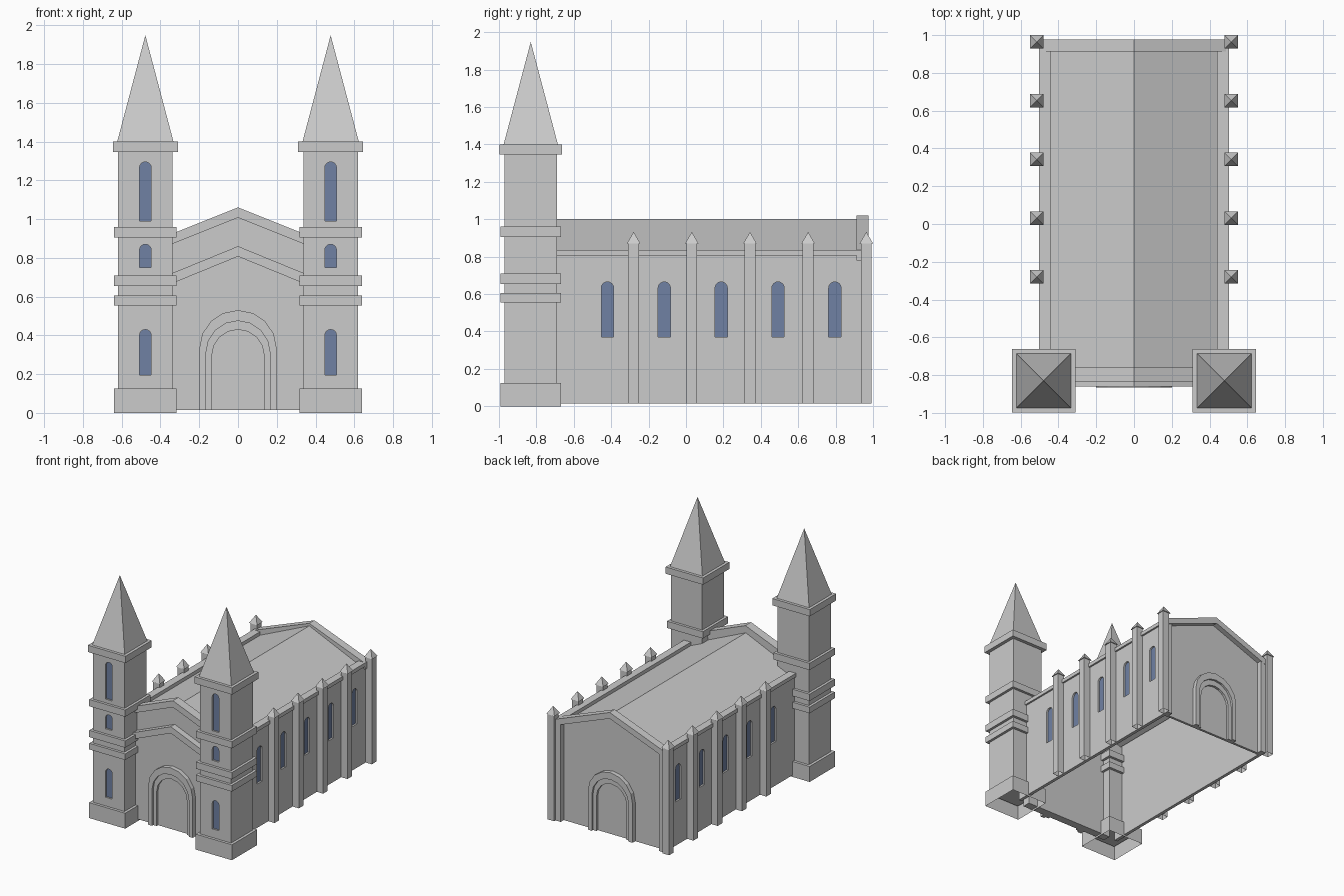
import bpy, bmesh, math
from mathutils import Matrix, Vector

if "Cube" in bpy.data.objects:
    bpy.data.objects.remove(bpy.data.objects["Cube"], do_unlink=True)


def material(name, rgb):
    m = bpy.data.materials.new(name)
    m.use_nodes = True
    m.diffuse_color = (*rgb, 1)
    m.node_tree.nodes["Principled BSDF"].inputs["Base Color"].default_value = (*rgb, 1)
    return m


stone = material("grey stone", (0.6, 0.6, 0.6))
glass = material("blue glass", (0.16, 0.22, 0.37))


def finish(name, bm, mat):
    """Clean the mesh, shade it flat and link it as one part."""
    bmesh.ops.remove_doubles(bm, verts=bm.verts, dist=0.0001)
    bmesh.ops.recalc_face_normals(bm, faces=bm.faces)
    for f in bm.faces:
        f.smooth = False
    for e in bm.edges:
        e.smooth = True
    mesh = bpy.data.meshes.new(name)
    bm.to_mesh(mesh)
    bm.free()
    mesh.materials.append(mat)
    obj = bpy.data.objects.new(name, mesh)
    bpy.context.scene.collection.objects.link(obj)


def box(name, x, y, z, open_bottom=False):
    """Box from (low, high) ranges."""
    bm = bmesh.new()
    bmesh.ops.create_cube(bm, size=1)
    for v in bm.verts:
        v.co = [r[0] if c < 0 else r[1] for c, r in zip(v.co, (x, y, z))]
    if open_bottom:
        low = [f for f in bm.faces if all(v.co.z < z[0] + 0.001 for v in f.verts)]
        bmesh.ops.delete(bm, geom=low, context="FACES")
    finish(name, bm, stone)


def block(name, x, y, half, z0, z1, open_bottom=False):
    box(name, (x - half, x + half), (y - half, y + half), (z0, z1), open_bottom)


def pyramid(name, x, y, half, z0, z1):
    bm = bmesh.new()
    place = Matrix.Translation((x, y, (z0 + z1) / 2)) @ Matrix.Rotation(math.pi / 4, 4, "Z")
    bmesh.ops.create_cone(bm, cap_ends=True, segments=4, radius1=half * math.sqrt(2),
                          radius2=0, depth=z1 - z0, matrix=place)
    finish(name, bm, stone)


def prism(name, loops, axis, a, b, mat=stone):
    """Extrude an outline (later loops are holes) along x or y, from a to b."""
    curve = bpy.data.curves.new(name, "CURVE")
    curve.dimensions = "2D"
    curve.fill_mode = "BOTH"
    curve.extrude = abs(b - a) / 2
    for loop in loops:
        s = curve.splines.new("POLY")
        s.points.add(len(loop) - 1)
        for p, (u, v) in zip(s.points, loop):
            p.co = (u, v, 0, 1)
        s.use_cyclic_u = True
    temp = bpy.data.objects.new(name, curve)
    bm = bmesh.new()
    bm.from_mesh(temp.to_mesh())
    bpy.data.objects.remove(temp)
    bpy.data.curves.remove(curve)
    mid = (a + b) / 2
    for v in bm.verts:
        u, w, d = v.co
        v.co = Vector((mid + d, u, w)) if axis == "x" else Vector((u, mid - d, w))
    finish(name, bm, mat)


def rect(u0, u1, v0, v1):
    return [(u0, v0), (u1, v0), (u1, v1), (u0, v1)]


def arch(c, half, z0, top, n=8):
    """Round-headed outline."""
    arc = [math.pi * i / n for i in range(n + 1)]
    return [(c - half, z0), (c + half, z0)] + [
        (c + half * math.cos(t), top - half + half * math.sin(t)) for t in arc]


def gable(half, peak, slope, z0):
    eave = peak - slope * half
    return [(-half, z0), (half, z0), (half, eave), (0, peak), (-half, eave)]


def chevron(half, peak, slope, thick):
    eave = peak - slope * half
    return [(-half, eave - thick), (0, peak - thick), (half, eave - thick),
            (half, eave), (0, peak), (-half, eave)]


GROUND = 0.015

# Twin towers with spires, bands and front windows
TY, TH = -0.83, 0.14
for side, s in (("left", 1), ("right", -1)):
    tx = 0.478 * s
    front = TY - TH
    holes = [arch(tx, 0.03, z0, z1) for z0, z1 in ((0.195, 0.43), (0.75, 0.87), (0.99, 1.295))]
    box(side + "_tower_shaft", (tx - TH, tx + TH), (front + 0.02, TY + TH), (0.1, 1.36))
    prism(side + "_tower_front", [rect(tx - TH, tx + TH, 0.1, 1.36)] + holes, "y", front, front + 0.02)
    for i, hole in enumerate(holes):
        prism(f"{side}_tower_window_{i + 1}", [hole], "y", front + 0.014, front + 0.021, glass)
    block(side + "_tower_base", tx, TY, 0.162, 0, 0.125, True)
    for i, (z0, z1) in enumerate(((0.555, 0.605), (0.655, 0.71), (0.905, 0.96))):
        block(f"{side}_tower_band_{i + 1}", tx, TY, 0.161, z0, z1)
    block(side + "_tower_cornice", tx, TY, 0.168, 1.345, 1.4)
    pyramid(side + "_spire", tx, TY, 0.145, 1.4, 1.948)

# Thin side walls with recessed windows, coping, corner posts and pilasters
WALL_TOP = 0.835
window_ys = [-0.42 + 0.304 * i for i in range(5)]
pilaster_ys = [-0.28 + 0.311 * i for i in range(5)]
for side, s in (("left", 1), ("right", -1)):
    holes = [arch(y, 0.033, 0.37, 0.665) for y in window_ys]
    box(side + "_wall_lining", sorted((0.462 * s, 0.468 * s)), (-0.78, 0.97), (GROUND, 0.82))
    prism(side + "_wall_face", [rect(-0.78, 0.97, GROUND, 0.82)] + holes, "x", 0.468 * s, 0.488 * s)
    for i, hole in enumerate(holes):
        prism(f"{side}_wall_window_{i + 1}", [hole], "x", 0.467 * s, 0.474 * s, glass)
    box(side + "_coping", sorted((0.44 * s, 0.502 * s)), (-0.75, 0.97), (0.805, WALL_TOP))
    box(side + "_corner_post", sorted((0.44 * s, 0.488 * s)), (0.915, 0.975), (GROUND, 0.82))
    for i, y in enumerate(pilaster_ys):
        block(f"{side}_pilaster_{i + 1}", 0.515 * s, y, 0.029, GROUND, 0.87, True)
        pyramid(f"{side}_pilaster_cap_{i + 1}", 0.515 * s, y, 0.036, 0.87, 0.932)

# Roof
prism("roof", [chevron(0.445, 1.0, 0.44, 0.02)], "y", -0.77, 0.93)

# Front gable: upper wall and coping, thicker lower wall and string course
prism("front_upper_wall", [gable(0.4, 1.05, 0.4, GROUND)], "y", -0.765, -0.81)
prism("front_lower_wall", [gable(0.4, 0.85, 0.41, GROUND)], "y", -0.8, -0.83)
prism("front_coping", [chevron(0.4, 1.06, 0.4, 0.053)], "y", -0.76, -0.833)
prism("front_string_course", [chevron(0.4, 0.86, 0.41, 0.053)], "y", -0.8, -0.86)

# Back gable: recessed panel inside a raised frame
prism("back_wall", [gable(0.48, 1.01, 0.38, GROUND)], "y", 0.915, 0.935)
prism("back_gable_frame", [chevron(0.5, 1.02, 0.38, 0.05)], "y", 0.912, 0.977)

# Stepped doorways, front and back
for end, y, out in (("front", -0.83, -1), ("back", 0.935, 1)):
    outer = arch(0, 0.2, GROUND, 0.53)
    middle = arch(0, 0.165, GROUND, 0.475)
    inner = arch(0, 0.135, GROUND, 0.43)
    # the rings are open at the foot, so each is one horseshoe outline
    prism(end + "_door_outer_ring", [outer[1:] + outer[:1] + middle[:1] + middle[:0:-1]],
          "y", y - 0.01 * out, y + 0.035 * out)
    prism(end + "_door_inner_ring", [middle[1:] + middle[:1] + inner[:1] + inner[:0:-1]],
          "y", y - 0.01 * out, y + 0.018 * out)
